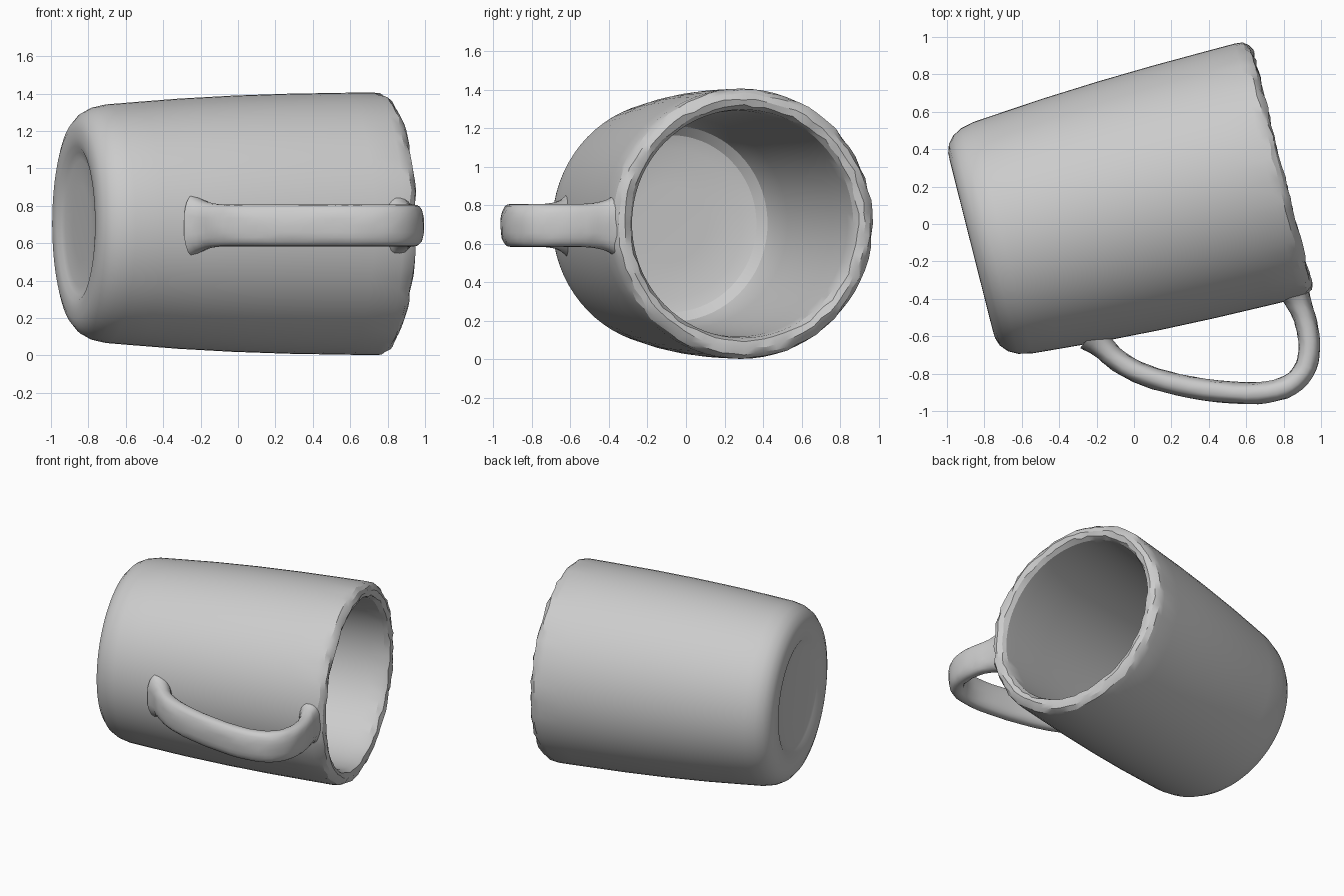
import bpy, bmesh, math, random
from mathutils import Vector, Matrix

cube = bpy.data.objects.get("Cube")
if cube:
    bpy.data.objects.remove(cube, do_unlink=True)

random.seed(4)
clay = bpy.data.materials.new("grey ceramic")
clay.use_nodes = True
clay.diffuse_color = (0.6, 0.6, 0.6, 1)
clay.node_tree.nodes["Principled BSDF"].inputs["Base Color"].default_value = (0.6, 0.6, 0.6, 1)


def finish(bm, name, angle):
    bmesh.ops.recalc_face_normals(bm, faces=bm.faces)
    me = bpy.data.meshes.new(name)
    bm.to_mesh(me)
    bm.free()
    me.materials.append(clay)
    ob = bpy.data.objects.new(name, me)
    bpy.context.collection.objects.link(ob)
    bpy.ops.object.select_all(action='DESELECT')
    ob.select_set(True)
    bpy.context.view_layer.objects.active = ob
    bpy.ops.object.shade_smooth_by_angle(angle=math.radians(angle))
    return ob


def bridge(bm, a, b):
    n = len(a)
    for i in range(n):
        bm.faces.new((a[i], a[(i + 1) % n], b[(i + 1) % n], b[i]))


def spline(pts, steps):
    """Smooth curve through the points."""
    out = []
    p = [pts[0] * 2 - pts[1]] + pts + [pts[-1] * 2 - pts[-2]]
    for i in range(1, len(p) - 2):
        for s in range(steps):
            t = s / steps
            out.append(0.5 * (2 * p[i] + (p[i + 1] - p[i - 1]) * t
                       + (2 * p[i - 1] - 5 * p[i] + 4 * p[i + 1] - p[i + 2]) * t ** 2
                       + (3 * p[i] - p[i - 1] - 3 * p[i + 1] + p[i + 2]) * t ** 3))
    return out + [pts[-1]]


# Cup: (distance along axis, radius), from recessed base round the rim to the inner floor
profile = [(-.835, .20), (-.84, .34), (-.85, .38), (-.868, .415), (-.872, .46), (-.87, .51),
           (-.855, .555), (-.82, .595), (-.77, .622), (-.70, .638), (-.55, .65), (-.30, .669),
           (0, .685), (.30, .695), (.60, .70), (.76, .702), (.805, .695), (.832, .675),
           (.843, .645), (.832, .612), (.80, .593), (.70, .587), (.40, .58), (0, .565),
           (-.40, .545), (-.60, .53), (-.68, .508), (-.725, .46), (-.745, .39), (-.75, .20)]
SIDES = 72
bm = bmesh.new()
rings = []
for k, (a, r) in enumerate(profile):
    rough = 0.007 if 16 <= k <= 19 else 0      # hand-worked lip
    ring = []
    for i in range(SIDES):
        t = 2 * math.pi * i / SIDES
        rr = r + random.uniform(-rough, rough)
        ring.append(bm.verts.new((a + random.uniform(-rough, rough),
                                  rr * math.cos(t), rr * math.sin(t))))
    rings.append(ring)
for a, b in zip(rings, rings[1:]):
    bridge(bm, a, b)
for ring, a in ((rings[0], -.835), (rings[-1], -.75)):
    c = bm.verts.new((a, 0, 0))
    for i in range(SIDES):
        bm.faces.new((ring[i], ring[(i + 1) % SIDES], c))
# lay the cup on its side, turned a little about the vertical
turn = Matrix.Rotation(math.radians(14.2), 4, 'Z')
bm.transform(Matrix.Translation((0, 0, .704)) @ turn @ Matrix.Translation((0, .101, 0)))
finish(bm, "cup_body", 24)

# Handle: flattened oval section swept along a loop, flaring where it meets the cup
path = [(-.235, -.60), (-.17, -.655), (-.08, -.735), (.06, -.808), (.30, -.872), (.60, -.905),
        (.80, -.877), (.905, -.79), (.938, -.66), (.92, -.53), (.885, -.43), (.855, -.36)]
pts = spline([Vector((x, y, .695)) for x, y in path], 4)
N = 24
bm = bmesh.new()
rings = []
last = len(pts) - 1
for k, p in enumerate(pts):
    d = (pts[min(k + 1, last)] - pts[max(k - 1, 0)]).normalized()
    side = Vector((d.y, -d.x, 0))
    flare = 1 + .45 * max(0, 1 - min(k, last - k) / 9) ** 2
    ring = []
    for i in range(N):
        t = 2 * math.pi * i / N
        c, s = math.cos(t), math.sin(t)
        u = math.copysign(abs(c) ** .8, c) * .058 * flare
        v = math.copysign(abs(s) ** .8, s) * .112 * flare
        wob = random.uniform(-.0025, .0025)
        ring.append(bm.verts.new(p + side * (u + wob) + Vector((0, 0, v))))
    rings.append(ring)
for a, b in zip(rings, rings[1:]):
    bridge(bm, a, b)
bm.faces.new(rings[0])
bm.faces.new(rings[-1])
finish(bm, "handle", 40)
